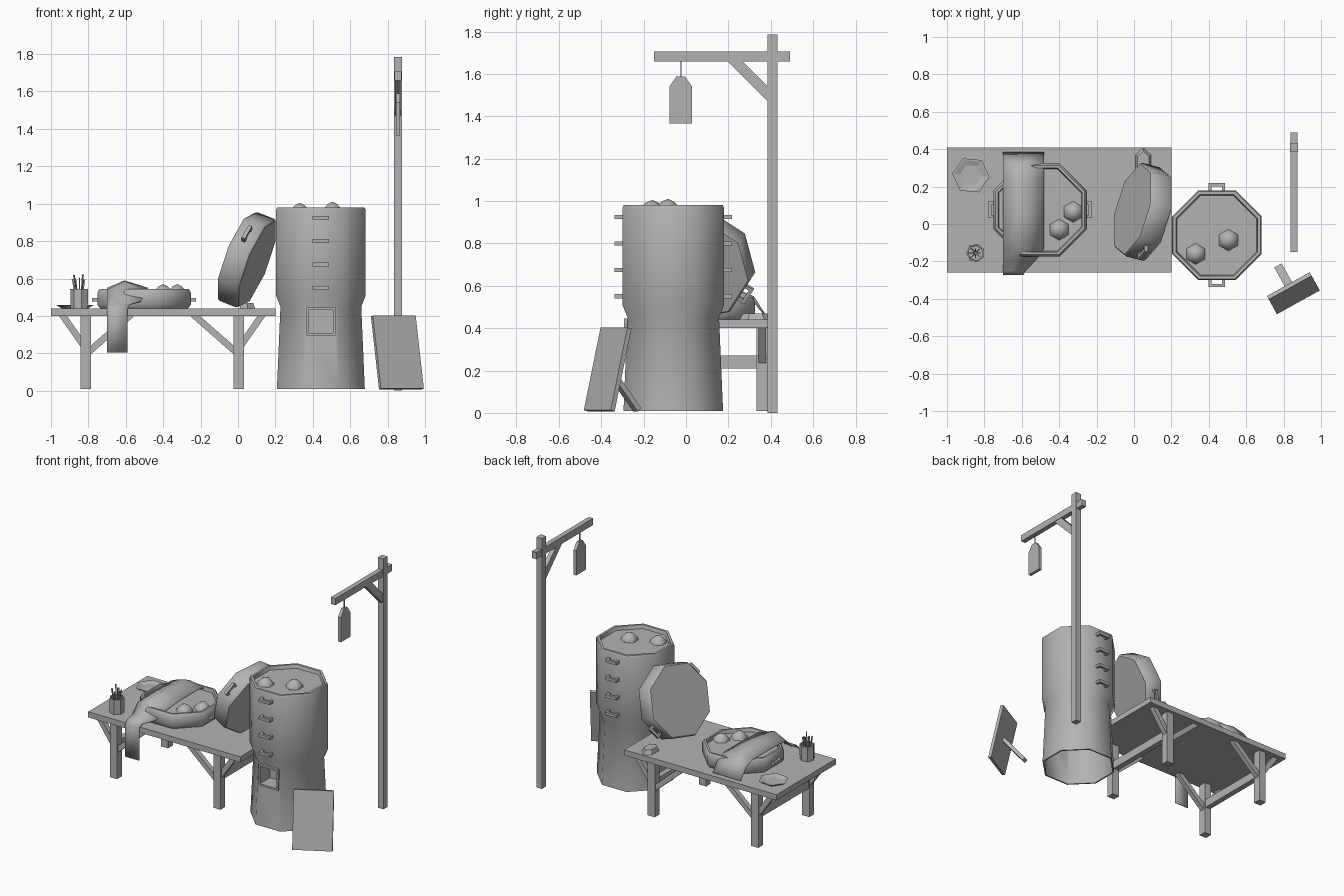
import bpy, bmesh, math, random
from mathutils import Matrix, Vector

random.seed(4)
if "Cube" in bpy.data.objects:
    bpy.data.objects.remove(bpy.data.objects["Cube"], do_unlink=True)

grey = bpy.data.materials.new("plain_grey")
grey.use_nodes = True
COLOUR = (0.45, 0.45, 0.45, 1)
grey.diffuse_color = COLOUR
grey.node_tree.nodes["Principled BSDF"].inputs["Base Color"].default_value = COLOUR
EIGHTH = math.cos(math.pi / 8)


def shade(mesh, angle=50):
    for p in mesh.polygons:
        p.use_smooth = True
    mesh.set_sharp_from_angle(angle=math.radians(angle))


def finish(name, bm, matrix=Matrix(), smooth=False):
    bmesh.ops.recalc_face_normals(bm, faces=bm.faces)
    mesh = bpy.data.meshes.new(name)
    bm.to_mesh(mesh)
    bm.free()
    mesh.materials.append(grey)
    if smooth:
        shade(mesh)
    obj = bpy.data.objects.new(name, mesh)
    obj.matrix_world = matrix
    bpy.context.collection.objects.link(obj)
    return obj


def box(name, lo, hi, matrix=Matrix()):
    lo, hi = Vector(lo), Vector(hi)
    bm = bmesh.new()
    bmesh.ops.create_cube(bm, size=1)
    bmesh.ops.scale(bm, vec=hi - lo, verts=bm.verts)
    bmesh.ops.translate(bm, vec=(lo + hi) / 2, verts=bm.verts)
    return finish(name, bm, matrix)


def beam(name, p, q, w, d, matrix=Matrix()):
    """Rectangular bar from p to q."""
    p, q = Vector(p), Vector(q)
    rot = (q - p).to_track_quat('Z', 'Y').to_matrix().to_4x4()
    return box(name, (-w / 2, -d / 2, 0), (w / 2, d / 2, (q - p).length),
               matrix @ Matrix.Translation(p) @ rot)


def lathe(name, profile, sides, matrix=Matrix(), smooth=True):
    """Sweep (radius, height) points round z; sides face the axes."""
    bm = bmesh.new()
    rings = []
    for r, z in profile:
        if r == 0:
            rings.append([bm.verts.new((0, 0, z))] * sides)
        else:
            rings.append([bm.verts.new((r * math.cos(a), r * math.sin(a), z))
                          for a in (2 * math.pi * (i + 0.5) / sides for i in range(sides))])
    for a, b in zip(rings, rings[1:]):
        for i in range(sides):
            j = (i + 1) % sides
            bm.faces.new(dict.fromkeys((a[i], a[j], b[j], b[i])))
    return finish(name, bm, matrix, smooth)


def octagon(*points):
    return [(r / EIGHTH, z) for r, z in points]


def handle(name, matrix):
    """U-shaped grip standing out along local -y."""
    for s in (-1, 1):
        box(name + "_arm", (s * 0.036 - 0.008, -0.03, -0.01), (s * 0.036 + 0.008, 0.01, 0.01), matrix)
    box(name + "_bar", (-0.044, -0.038, -0.01), (0.044, -0.02, 0.01), matrix)


def spin(deg):
    return Matrix.Rotation(math.radians(deg), 4, 'Z')


def bun(x, y, z):
    lathe("bun", [(0.058, 0), (0.052, 0.02), (0.03, 0.042), (0, 0.055)], 6,
          Matrix.Translation((x, y, z)))


def pair_of_handles(name, centre, turn):
    for deg in (0, 180):
        handle(name, centre @ spin(turn + deg) @ Matrix.Translation((0, -0.24, 0)))


# Table: top, legs, braces and end rails
box("table_top", (-1, -0.26, 0.40), (0.2, 0.41, 0.44))
for s in (-1, 1):
    x = -0.405 + s * 0.408
    for y in (-0.215, 0.36):
        box("table_leg", (x - 0.028, y - 0.027, 0.01), (x + 0.028, y + 0.027, 0.40))
        beam("inner_brace", (x, y, 0.195), (x - s * 0.245, y, 0.41), 0.035, 0.035)
        beam("outer_brace", (x, y, 0.225), (x + s * 0.13, y, 0.41), 0.035, 0.035)
    box("end_rail", (x - 0.02, -0.2, 0.21), (x + 0.02, 0.34, 0.27))

# Steamer stack on its stove, hollow underneath
centre = Matrix.Translation((0.443, -0.06, 0))
stove = lathe("steamer_stove", octagon(
    (0, 0.46), (0.2, 0.46), (0.225, 0.01), (0.235, 0.01), (0.216, 0.45), (0.24, 0.51),
    (0.24, 0.965), (0.234, 0.98), (0.218, 0.98), (0.212, 0.955), (0, 0.955)), 8, centre, False)
cutter = box("door_cutter", (0.37, -0.5, 0.30), (0.515, -0.15, 0.44))
cut = stove.modifiers.new("door", 'BOOLEAN')
cut.object = cutter
cut.operation = 'DIFFERENCE'
cut.solver = 'EXACT'
bpy.context.view_layer.update()
opened = bpy.data.meshes.new_from_object(stove.evaluated_get(bpy.context.evaluated_depsgraph_get()))
stove.modifiers.clear()
stove.data = opened
shade(opened)
bpy.data.objects.remove(cutter, do_unlink=True)

# Firebox frame and back
for x in (0.365, 0.508):
    box("door_side", (x, -0.293, 0.295), (x + 0.013, -0.17, 0.445))
for z in (0.295, 0.432):
    box("door_lintel", (0.365, -0.293, z), (0.521, -0.17, z + 0.013))
box("firebox_back", (0.365, -0.18, 0.295), (0.521, -0.17, 0.445))

for z in (0.55, 0.675, 0.80, 0.925):
    pair_of_handles("stack_handle", centre @ Matrix.Translation((0, 0, z)), 0)
bun(0.33, -0.16, 0.95)
bun(0.505, -0.086, 0.955)

# Open tray on the table
tray = Matrix.Translation((-0.502, 0.075, 0.44))
lathe("table_tray", octagon((0, 0), (0.235, 0), (0.25, 0.02), (0.25, 0.085), (0.238, 0.105),
                            (0.225, 0.105), (0.22, 0.08), (0, 0.08)), 8, tray)
pair_of_handles("tray_handle", tray @ Matrix.Translation((0, 0, 0.047)), 90)
bun(-0.325, 0.065, 0.515)
bun(-0.40, -0.03, 0.515)

# Tray leaning on the stack
axis = Vector((-0.91, 0.23, 0.36)).normalized()
grip = Vector((0, -0.84, 0.54)).normalized()
side = (-grip).cross(axis)
lean = Matrix((side, -grip, axis)).transposed().to_4x4()
lean = Matrix.Translation((0.047, 0.065, 0.70)) @ lean
lathe("leaning_tray", octagon((0, -0.062), (0.232, -0.062), (0.24, -0.05), (0.24, 0.05),
                              (0.232, 0.062), (0, 0.062)), 8, lean)
pair_of_handles("leaning_tray_handle", lean, 0)
lathe("wedge", [(0, 0), (0.06, 0), (0.045, 0.03), (0, 0.03)], 6,
      Matrix.Translation((0.05, 0.33, 0.44)) @ Matrix.Diagonal((0.8, 1.3, 1, 1)), False)

# Draped cloth: rows of y, edge height, right edge, crown
rows = [(-0.272, 0.205, -0.59, 0), (-0.272, 0.44, -0.59, 0), (-0.25, 0.462, -0.58, 0),
        (-0.19, 0.48, -0.52, 0.02), (-0.13, 0.54, -0.48, 0.045), (0.05, 0.55, -0.48, 0.04),
        (0.24, 0.55, -0.48, 0.035), (0.32, 0.53, -0.48, 0.02), (0.385, 0.45, -0.48, 0)]
bm = bmesh.new()
grid = []
for y, z, right, crown in rows:
    grid.append([bm.verts.new((-0.70 + (right + 0.70) * t, y, z + crown * k))
                 for t, k in ((0, 0), (0.42, 1), (1, 0))])
for a, b in zip(grid, grid[1:]):
    for i in range(2):
        bm.faces.new((a[i], a[i + 1], b[i + 1], b[i]))
cloth = finish("cloth", bm, smooth=True)
thick = cloth.modifiers.new("thickness", 'SOLIDIFY')
thick.thickness = 0.006

# Plate, cup and sticks
lathe("plate", [(0, 0), (0.07, 0), (0.1, 0.018), (0.09, 0.018), (0.06, 0.008), (0, 0.008)], 6,
      Matrix.Translation((-0.872, 0.26, 0.44)) @ spin(25), False)
cup = Matrix.Translation((-0.847, -0.155, 0.44))
lathe("cup", [(0, 0), (0.048, 0), (0.05, 0.105), (0.042, 0.105), (0.04, 0.02), (0, 0.02)], 7, cup)
for i in range(8):
    a = i * math.pi / 4
    r = random.uniform(0.02, 0.045)
    beam("stick", (0.01 * math.cos(a), 0.01 * math.sin(a), 0.02),
         (r * math.cos(a), r * math.sin(a), random.uniform(0.15, 0.185)), 0.007, 0.007, cup)

# Post, arm, brace and hanging sign
box("post", (0.834, 0.385, 0), (0.877, 0.433, 1.785))
box("post_arm", (0.838, -0.15, 1.658), (0.873, 0.49, 1.706))
beam("post_brace", (0.855, 0.215, 1.675), (0.855, 0.41, 1.48), 0.03, 0.05)
box("sign_cord", (0.853, -0.027, 1.58), (0.858, -0.022, 1.66))
bm = bmesh.new()
outline = [(-0.054, 1.365), (0.054, 1.365), (0.054, 1.54), (0.02, 1.588), (-0.02, 1.588), (-0.054, 1.54)]
face = bm.faces.new([bm.verts.new((0.845, y - 0.025, z)) for y, z in outline])
moved = bmesh.ops.extrude_face_region(bm, geom=[face])["geom"]
bmesh.ops.translate(bm, vec=(0.022, 0, 0), verts=[v for v in moved if isinstance(v, bmesh.types.BMVert)])
finish("hanging_sign", bm)

# Leaning notice board with a strut behind
stand = Matrix.Translation((0.852, -0.37, 0)) @ spin(29)
tilt = stand @ Matrix.Translation((0, 0, 0.205)) @ Matrix.Rotation(math.radians(-13), 4, 'X')
box("notice_board", (-0.131, -0.011, -0.2), (0.131, 0.011, 0.2), tilt)
beam("board_strut", (0, 0.0, 0.215), (0, 0.16, 0.015), 0.045, 0.025, stand)
